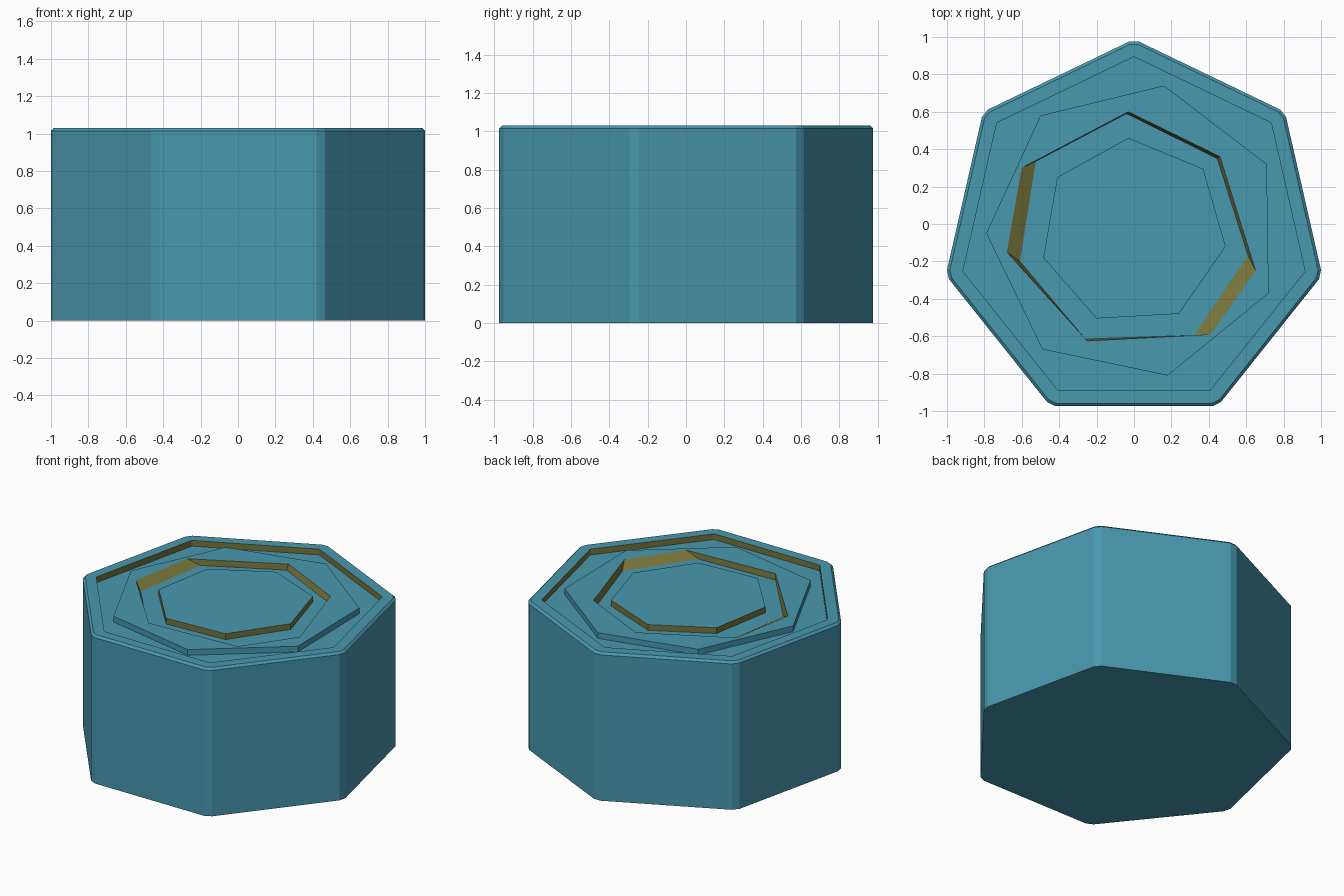
import bpy, math
from mathutils import Vector

if "Cube" in bpy.data.objects:
    bpy.data.objects.remove(bpy.data.objects["Cube"])


def material(name, rgb):
    m = bpy.data.materials.new(name)
    m.diffuse_color = (*rgb, 1)
    m.use_nodes = True
    m.node_tree.nodes["Principled BSDF"].inputs["Base Color"].default_value = m.diffuse_color
    return m


TEAL = material("teal", (0.065, 0.314, 0.429))
OLIVE = material("olive", (0.188, 0.178, 0.042))
TOP, FLOOR = 1.03, 0.99


def heptagon(radius, cut, shift=-0.044):
    """Regular seven-sided outline with its corners clipped."""
    pts = [Vector((radius * math.cos(math.pi / 2 + i * math.tau / 7),
                   radius * math.sin(math.pi / 2 + i * math.tau / 7) + shift))
           for i in range(7)]
    out = []
    for i, p in enumerate(pts):
        for q in (pts[i - 1], pts[(i + 1) % 7]):
            out.append(p + (q - p).normalized() * cut)
    return out


def stack(name, loops, olive_bands=(), cap_start=False, cap_end=False):
    """Skin a series of (outline, z) loops; listed bands become olive."""
    n = len(loops[0][0])
    verts = [(p[0], p[1], z) for pts, z in loops for p in pts]
    faces, mats = [], []
    for k in range(len(loops) - 1):
        for i in range(n):
            j = (i + 1) % n
            faces.append((k * n + i, k * n + j, (k + 1) * n + j, (k + 1) * n + i))
            mats.append(1 if k in olive_bands else 0)
    if cap_start:
        faces.append(tuple(reversed(range(n))))
        mats.append(0)
    if cap_end:
        faces.append(tuple(range((len(loops) - 1) * n, len(loops) * n)))
        mats.append(0)
    me = bpy.data.meshes.new(name)
    me.from_pydata(verts, [], faces)
    me.materials.append(TEAL)
    me.materials.append(OLIVE)
    me.polygons.foreach_set("material_index", mats)
    me.update()
    ob = bpy.data.objects.new(name, me)
    bpy.context.collection.objects.link(ob)
    return ob


# Block with chamfered top edge, raised rim and sunken top floor
outer = heptagon(1.032, 0.028)
rim_in = heptagon(0.938, 0.003)
stack("block", [(outer, 0), (outer, 1.015), (heptagon(1.015, 0.024), TOP),
                (rim_in, TOP), (rim_in, FLOOR)],
      olive_bands=(3,), cap_start=True, cap_end=True)

# Irregular raised ring with a skewed inner wall (outlines counter-clockwise)
ring_out = [(.16, .74), (-.50, .58), (-.79, -.05), (-.49, -.67),
            (.18, -.81), (.72, -.37), (.71, .32)]
ring_in = [(-.03, .60), (-.60, .30), (-.68, -.15), (-.25, -.625),
           (.41, -.59), (.65, -.25), (.46, .36)]
ring_low = [(-.04, .59), (-.525, .335), (-.61, -.20), (-.26, -.615),
            (.32, -.595), (.61, -.17), (.445, .35)]
stack("raised_ring", [(ring_out, FLOOR), (ring_out, TOP),
                      (ring_in, TOP), (ring_low, FLOOR)], olive_bands=(2,))

# Central raised plate with olive sides
plate = [(-.03, .46), (-.41, .25), (-.485, -.18), (-.20, -.505),
         (.24, -.48), (.49, -.12), (.37, .295)]
stack("centre_plate", [(plate, FLOOR), (plate, TOP)],
      olive_bands=(0,), cap_end=True)
